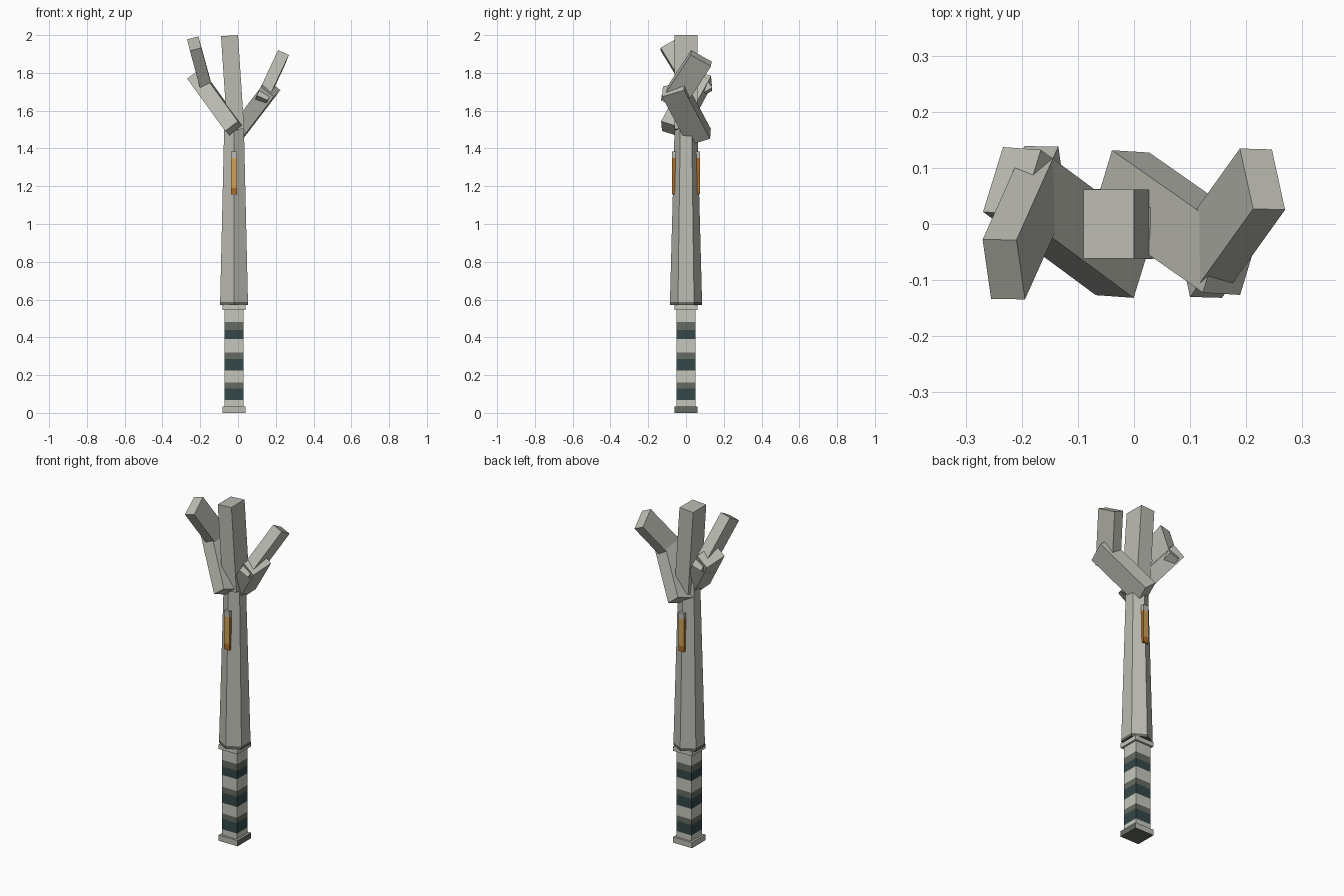
import bpy, bmesh, math
from mathutils import Vector, Matrix

cube = bpy.data.objects.get("Cube")
if cube:
    bpy.data.objects.remove(cube, do_unlink=True)


def material(name, r, g, b):
    m = bpy.data.materials.new(name)
    m.use_nodes = True
    m.diffuse_color = (r, g, b, 1)
    m.node_tree.nodes["Principled BSDF"].inputs["Base Color"].default_value = (r, g, b, 1)
    return m


STONE = material("stone grey", .50, .50, .45)
PALE = material("pale wrap", .56, .57, .51)
OLIVE = material("olive grey", .13, .145, .12)
TEAL = material("dark teal", .035, .065, .065)
AMBER = material("amber", .62, .36, .09)
RUST = material("dark amber", .42, .15, .02)

AXIS_X = -.021


def finish(name, bm, mats):
    bmesh.ops.recalc_face_normals(bm, faces=bm.faces)
    mesh = bpy.data.meshes.new(name)
    bm.to_mesh(mesh)
    bm.free()
    for m in mats:
        mesh.materials.append(m)
    ob = bpy.data.objects.new(name, mesh)
    bpy.context.collection.objects.link(ob)
    return ob


def column(name, sides, turn, rings, bands):
    """Prism through (z, radius) rings, with one material per band."""
    bm = bmesh.new()
    mats = list(dict.fromkeys(bands))
    loops = []
    for z, r in rings:
        loops.append([bm.verts.new((AXIS_X + r * math.cos(turn + math.tau * i / sides),
                                    r * math.sin(turn + math.tau * i / sides), z))
                      for i in range(sides)])
    for band, low, high in zip(bands, loops, loops[1:]):
        for i in range(sides):
            j = (i + 1) % sides
            bm.faces.new((low[i], low[j], high[j], high[i])).material_index = mats.index(band)
    bm.faces.new(loops[0]).material_index = mats.index(bands[0])
    bm.faces.new(loops[-1]).material_index = mats.index(bands[-1])
    return finish(name, bm, mats)


def square(name, half, heights, bands):
    r = half * math.sqrt(2)
    return column(name, 4, math.pi / 4, [(z, r) for z in heights], bands)


def beam(name, start, end, depth_dir, width, depth):
    """Square-ended bar from start to end, its broad side along depth_dir."""
    start, end = Vector(start), Vector(end)
    along = (end - start).normalized()
    d = Vector(depth_dir)
    d = (d - along * d.dot(along)).normalized()
    w = d.cross(along)
    frame = Matrix((w * width, d * depth, end - start)).transposed().to_4x4()
    bm = bmesh.new()
    bmesh.ops.create_cube(bm, size=1, matrix=Matrix.Translation((start + end) / 2) @ frame)
    return finish(name, bm, [STONE])


# Pommel, with an olive face on the left side
pommel = square("pommel", .062, (0, .034), [STONE])
pommel.data.materials.append(OLIVE)
for face in pommel.data.polygons:
    if face.normal.x > .5 or face.normal.z < -.5:
        face.material_index = 1

# Banded grip and collar
square("grip", .05, (.034, .068, .13, .162, .225, .285, .32, .39, .44, .48, .55),
       [PALE] + [TEAL, OLIVE, PALE] * 3)
square("collar", .062, (.545, .572), [PALE])

# Six-sided tapering shaft with a dark lower rim
column("shaft", 6, math.pi / 2, [(.57, .0855), (.588, .085), (1.6, .058)], [OLIVE, STONE])

# Inlay showing on the front and back edges of the shaft
bm = bmesh.new()
bmesh.ops.create_cube(bm, size=1, matrix=Matrix.Translation((AXIS_X, 0, 1.27))
                      @ Matrix.Diagonal((.034, .15, .23, 1)))
for z in (1.19, 1.35):
    bmesh.ops.bisect_plane(bm, geom=bm.verts[:] + bm.edges[:] + bm.faces[:],
                           plane_co=(0, 0, z), plane_no=(0, 0, 1))
inlay = finish("inlay", bm, [AMBER, RUST, STONE])
for face in inlay.data.polygons:
    if face.center.z > 1.35:
        face.material_index = 2
    elif face.center.z < 1.19 or abs(face.normal.x) > .5:
        face.material_index = 1

# Claw: a central finger and two bent fingers
beam("middle_finger", (-.012, 0, 1.5), (-.045, 0, 1.997), (0, 1, 0), .09, .123)
beam("left_finger_lower", (-.0235, .0715, 1.46), (.1735, -.0665, 1.7175),
     (.035, .117, .035), .085, .126)
beam("left_finger_upper", (.1165, -.077, 1.638), (.229, .08, 1.878),
     (-.023, .108, -.058), .0625, .125)
beam("right_finger_lower", (-.0165, -.0715, 1.50), (-.2175, .077, 1.777),
     (-.035, -.117, .035), .085, .126)
beam("right_finger_upper", (-.1575, .0855, 1.683), (-.232, -.081, 1.955),
     (.015, -.105, -.06), .0625, .123)
